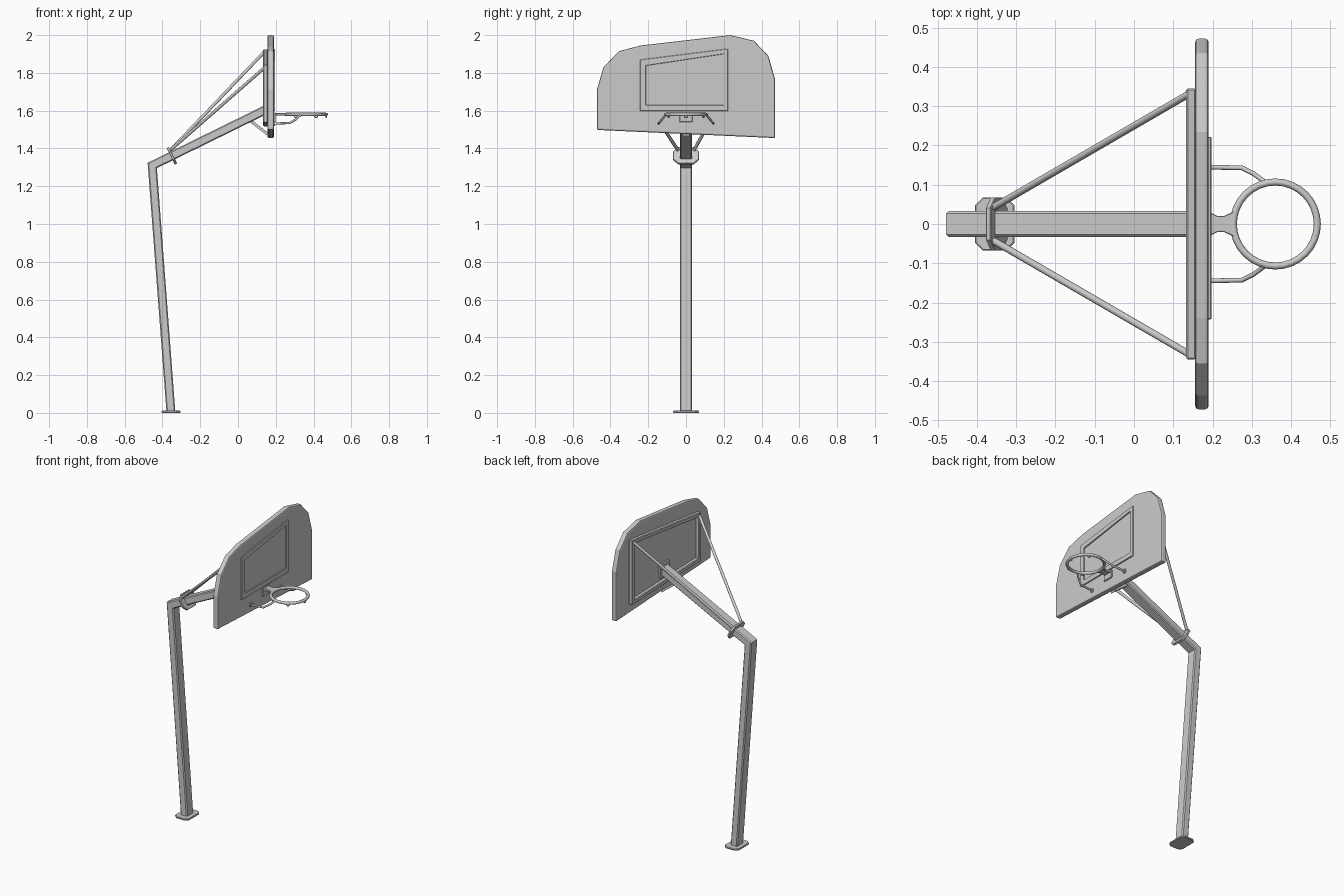
import bpy, bmesh, math
from mathutils import Vector as V

if "Cube" in bpy.data.objects:
    bpy.data.objects.remove(bpy.data.objects["Cube"])


def make(name, verts, faces, bevel=0, segs=1):
    me = bpy.data.meshes.new(name)
    me.from_pydata([tuple(v) for v in verts], [], faces)
    bm = bmesh.new()
    bm.from_mesh(me)
    bmesh.ops.recalc_face_normals(bm, faces=bm.faces)
    bm.to_mesh(me)
    bm.free()
    ob = bpy.data.objects.new(name, me)
    bpy.context.collection.objects.link(ob)
    if bevel:
        m = ob.modifiers.new("bevel", 'BEVEL')
        m.width, m.segments = bevel, segs
        m.limit_method, m.angle_limit = 'ANGLE', math.radians(50)
    return ob


def loft(name, rings, bevel=0, segs=1):
    n, k = len(rings[0]), len(rings)
    faces = [[r * n + i, r * n + (i + 1) % n, (r + 1) * n + (i + 1) % n, (r + 1) * n + i]
             for r in range(k - 1) for i in range(n)]
    faces += [list(range(n)), list(range((k - 1) * n, k * n))]
    return make(name, [v for r in rings for v in r], faces, bevel, segs)


def octagon(a, b, c):
    return [(a, -b + c), (a, b - c), (a - c, b), (-a + c, b),
            (-a, b - c), (-a, -b + c), (-a + c, -b), (a - c, -b)]


def plate(name, pts, x0, x1, bevel=0, segs=1):
    return loft(name, [[(x, y, z) for y, z in pts] for x in (x0, x1)], bevel, segs)


def frame(name, outer, inner, x0, x1, bevel=0):
    loops = [(outer, x0), (outer, x1), (inner, x1), (inner, x0)]
    verts = [(x, y, z) for pts, x in loops for y, z in pts]
    faces = [[l * 4 + i, l * 4 + (i + 1) % 4, (l + 1) % 4 * 4 + (i + 1) % 4, (l + 1) % 4 * 4 + i]
             for l in range(4) for i in range(4)]
    return make(name, verts, faces, bevel)


def rod(name, pts, r):
    cu = bpy.data.curves.new(name, 'CURVE')
    cu.dimensions, cu.bevel_depth, cu.bevel_resolution, cu.use_fill_caps = '3D', r, 2, True
    sp = cu.splines.new('POLY')
    sp.points.add(len(pts) - 1)
    for p, co in zip(sp.points, pts):
        p.co = (*co, 1)
    ob = bpy.data.objects.new(name, cu)
    bpy.context.collection.objects.link(ob)
    return ob


# Bent post and arm: one chamfered tube with a mitred elbow
foot, elbow, tip = V((-.355, 0, .002)), V((-.454, 0, 1.31)), V((.157, 0, 1.61))
up, along = (elbow - foot).normalized(), (tip - elbow).normalized()
rings = []
for p, d, m in ((foot, up, V((0, 0, 1))), (elbow, up, up + along), (tip, along, V((1, 0, 0)))):
    n = V((d.z, 0, -d.x))
    ring = []
    for a, b in octagon(.0235, .033, .006):
        q = n * a
        ring.append(p + q - d * (q.dot(m) / d.dot(m)) + V((0, b, 0)))
    rings.append(ring)
loft("post_and_arm", rings)

# Base plate
loft("base_plate", [[(-.355 + a, b, z) for a, b in octagon(.05, .068, .02)] for z in (0, .012)], .003)

# Collar around the arm
c = elbow + along * .116
n = V((along.z, 0, -along.x))
loft("arm_collar", [[c + n * a + V((0, b, 0)) + along * t for a, b in octagon(.049, .068, .027)]
                    for t in (-.007, .007)], .002)

# Backboard
plate("backboard", [(-.472, 1.498), (.472, 1.455), (.472, 1.765), (.436, 1.89), (.36, 1.97),
                    (.235, 2.0), (-.24, 1.945), (-.355, 1.915), (-.437, 1.83), (-.472, 1.71)],
      .156, .190, .008, 2)

# Raised target on the front, and mounting frame on the back
frame("target_outline", [(-.243, 1.598), (.222, 1.598), (.222, 1.928), (-.243, 1.870)],
      [(-.212, 1.630), (.200, 1.630), (.200, 1.900), (-.212, 1.838)], .186, .197, .002)
frame("back_frame", [(-.345, 1.535), (.345, 1.517), (.345, 1.925), (-.345, 1.842)],
      [(-.320, 1.560), (.320, 1.543), (.320, 1.897), (-.320, 1.818)], .133, .158, .004)

# Arm end plate and lower brace
plate("arm_end_plate", [(-.045, 1.565), (.045, 1.565), (.045, 1.65), (-.045, 1.65)], .146, .158)
loft("lower_brace", [[(x, y, z) for x, z in ((.04, 1.556), (.056, 1.564), (.158, 1.484), (.158, 1.466))]
                     for y in (-.018, .018)])

# Diagonal struts and rim side rods
for s, side, ztop in ((1, "left", 1.915), (-1, "right", 1.83)):
    rod("strut_" + side, [(-.357, s * .043, 1.392), (.143, s * .333, ztop)], .009)
    rod("rim_rod_" + side, [(.186, s * .145, 1.531), (.275, s * .143, 1.535),
                            (.305, s * .128, 1.553), (.332, s * .108, 1.578)], .006)
    plate("rod_foot_" + side, [(s * .145 + a, 1.531 + b) for a, b in octagon(.012, .012, .004)],
          .187, .195)

# Rim
rim = V((.360, 0, 1.580))
bpy.ops.mesh.primitive_torus_add(location=rim, major_radius=.107, minor_radius=.009,
                                 major_segments=32, minor_segments=8)
bpy.context.object.name = "rim"
bpy.ops.object.shade_smooth_by_angle(angle=math.radians(50))

# Rim neck and mounting plate
neck = [(.190, -.032), (.212, -.021), (.230, -.021), (.258, -.034),
        (.258, .034), (.230, .021), (.212, .021), (.190, .032)]
loft("rim_neck", [[(x, y, z) for x, y in neck] for z in (1.574, 1.588)], .002)
plate("rim_mount", [(-.034, 1.54), (.034, 1.54), (.034, 1.59), (-.034, 1.59)], .187, .198, .002)

# Net hooks under the rim
for i, deg in enumerate((0, 60, 120, 240, 300)):
    a = math.radians(deg)
    p = rim + V((math.cos(a), math.sin(a), 0)) * .107
    t = V((-math.sin(a), math.cos(a), 0))
    rod(f"net_hook_{i}", [p - t * .010 - V((0, 0, .006)), p - t * .004 - V((0, 0, .017)),
                          p + t * .004 - V((0, 0, .017)), p + t * .010 - V((0, 0, .006))], .003)
